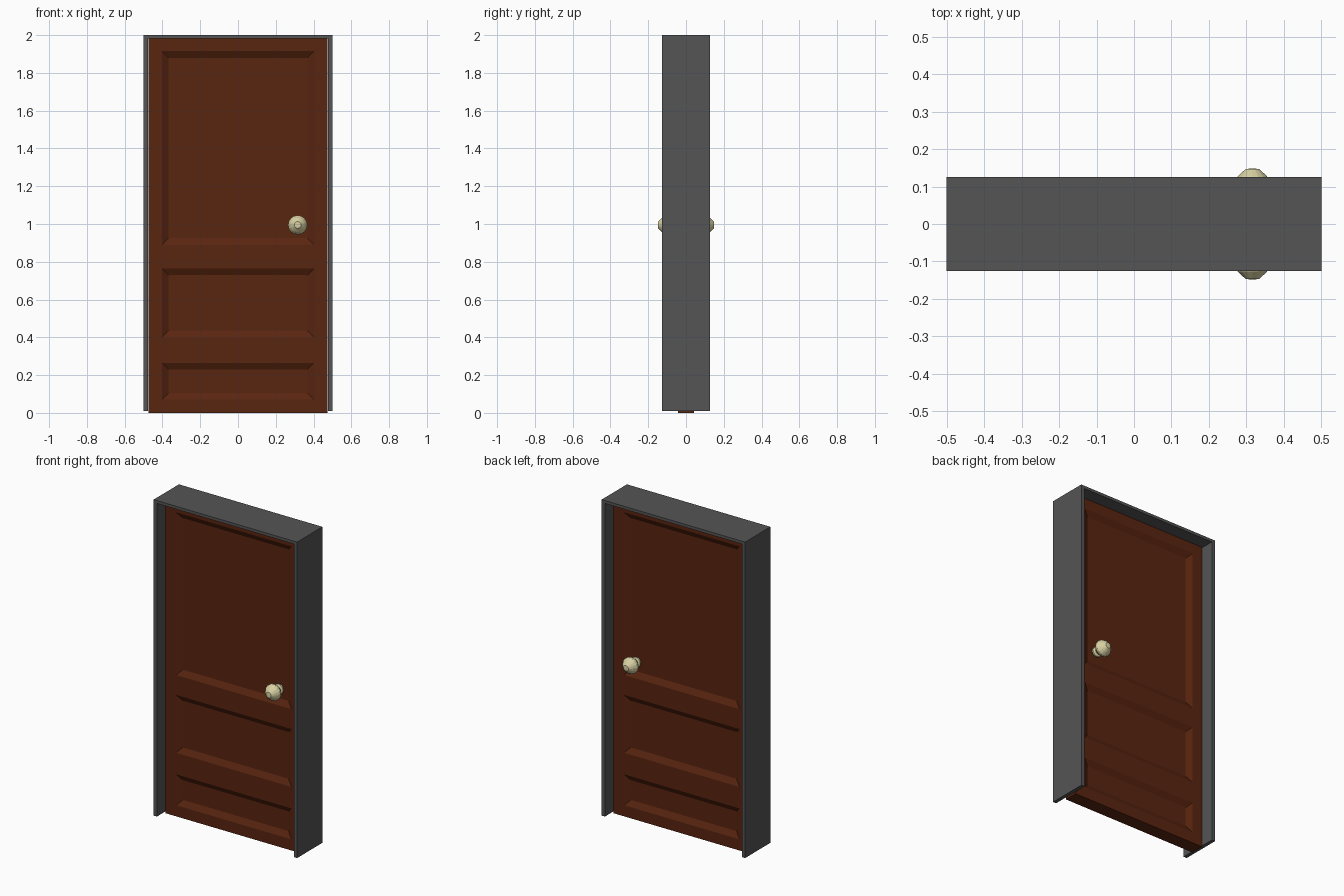
import bpy, bmesh, math
from mathutils import Vector, Matrix

if "Cube" in bpy.data.objects:
    bpy.data.objects.remove(bpy.data.objects["Cube"])


def material(name, rgb):
    m = bpy.data.materials.new(name)
    m.diffuse_color = (*rgb, 1.0)
    m.use_nodes = True
    m.node_tree.nodes["Principled BSDF"].inputs["Base Color"].default_value = m.diffuse_color
    return m


def finish(name, bm, mat, mirror_y=False):
    mesh = bpy.data.meshes.new(name)
    bm.to_mesh(mesh)
    bm.free()
    mesh.materials.append(mat)
    ob = bpy.data.objects.new(name, mesh)
    bpy.context.collection.objects.link(ob)
    if mirror_y:
        mod = ob.modifiers.new("both_sides", 'MIRROR')
        mod.use_axis = (False, True, False)
        mod.use_clip = True
    return ob


grey = material("dark_grey_paint", (0.09, 0.09, 0.09))
brown = material("red_brown_wood", (0.098, 0.018, 0.005))
brass = material("pale_brass", (0.68, 0.63, 0.36))

# Frame: upside-down U outline pushed through the wall depth
W, IN, TOP, LINTEL, FOOT, DEPTH = 0.5, 0.477, 2.0, 1.982, 0.01, 0.126
outline = [(-W, FOOT), (-IN, FOOT), (-IN, LINTEL), (IN, LINTEL),
           (IN, FOOT), (W, FOOT), (W, TOP), (-W, TOP)]
bm = bmesh.new()
face = bm.faces.new([bm.verts.new((x, -DEPTH, z)) for x, z in outline])
ext = bmesh.ops.extrude_face_region(bm, geom=[face], use_keep_orig=True)
for v in ext["geom"]:
    if isinstance(v, bmesh.types.BMVert):
        v.co.y = DEPTH
bmesh.ops.recalc_face_normals(bm, faces=bm.faces)
finish("door_frame", bm, grey)

# Door leaf: front half as a grid, three recessed panels, mirrored to the back
xs = [-0.474, -0.403, 0.403, 0.474]
zs = [0.0, 0.07, 0.265, 0.40, 0.765, 0.89, 1.915, 1.981]
HALF = 0.043
bm = bmesh.new()
grid = [[bm.verts.new((x, -HALF, z)) for x in xs] for z in zs]
panels = []
for r in range(len(zs) - 1):
    for c in range(len(xs) - 1):
        f = bm.faces.new((grid[r][c], grid[r][c + 1],
                          grid[r + 1][c + 1], grid[r + 1][c]))
        if c == 1 and r % 2 == 1:
            panels.append(f)
bm.normal_update()
border = [e for e in bm.edges if e.is_boundary]
bmesh.ops.inset_individual(bm, faces=panels, thickness=0.05, depth=-0.02)
ext = bmesh.ops.extrude_edge_only(bm, edges=border)
for v in ext["geom"]:
    if isinstance(v, bmesh.types.BMVert):
        v.co.y = 0.0
bmesh.ops.recalc_face_normals(bm, faces=bm.faces)
bm.normal_update()
if panels[0].normal.y > 0:
    bmesh.ops.reverse_faces(bm, faces=bm.faces)
finish("door_leaf", bm, brown, True)

# Knobs: turned profile (radius, distance from door centre), mirrored to the back
profile = [(0.0, 0.04), (0.032, 0.04), (0.032, 0.05), (0.018, 0.056),
           (0.018, 0.068), (0.038, 0.076), (0.051, 0.094), (0.051, 0.108),
           (0.038, 0.128), (0.018, 0.147), (0.0, 0.148)]
centre = Vector((0.316, 0.0, 0.995))
bm = bmesh.new()
verts = [bm.verts.new(centre + Vector((r, -d, 0))) for r, d in profile]
edges = [bm.edges.new(pair) for pair in zip(verts, verts[1:])]
bmesh.ops.spin(bm, geom=verts + edges, cent=centre, axis=(0, 1, 0),
               angle=math.tau, steps=16, use_merge=True)
bmesh.ops.remove_doubles(bm, verts=bm.verts, dist=0.0005)
bmesh.ops.recalc_face_normals(bm, faces=bm.faces)
finish("door_knobs", bm, brass, True)
